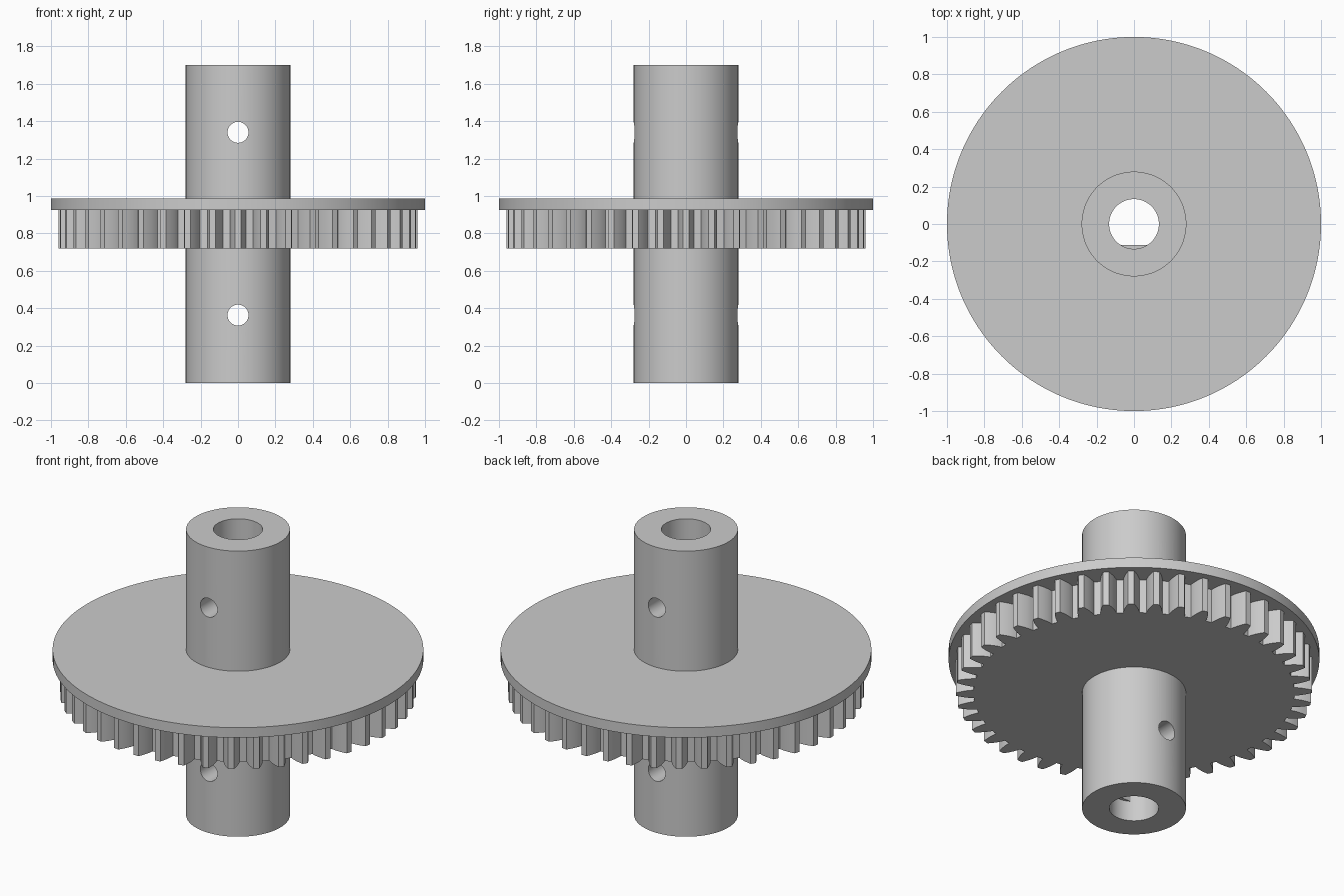
import bpy, bmesh
from math import pi, sin, cos, tan, acos, asin, sqrt, radians

default = bpy.data.objects.get("Cube")
if default:
    bpy.data.objects.remove(default, do_unlink=True)

HEIGHT = 1.70
HUB_R, BORE_R, SCREW_R = 0.28, 0.133, 0.056
GEAR_Z, FLANGE_Z, FLANGE_TOP = 0.72, 0.925, 0.985
TEETH, TIP_R = 44, 0.96
FLAT_Y = -0.113

grey = bpy.data.materials.new("plain_grey")
grey.use_nodes = True
colour = (0.6, 0.6, 0.6, 1)
grey.diffuse_color = colour
grey.node_tree.nodes["Principled BSDF"].inputs["Base Color"].default_value = colour


def prism(name, outline, z0, z1):
    """Extrude a closed xy outline from z0 to z1."""
    bm = bmesh.new()
    base = bm.faces.new([bm.verts.new((x, y, z0)) for x, y in outline])
    grown = bmesh.ops.extrude_face_region(bm, geom=[base])["geom"]
    top = [v for v in grown if isinstance(v, bmesh.types.BMVert)]
    bmesh.ops.translate(bm, verts=top, vec=(0, 0, z1 - z0))
    bmesh.ops.recalc_face_normals(bm, faces=bm.faces)
    mesh = bpy.data.meshes.new(name)
    bm.to_mesh(mesh)
    bm.free()
    obj = bpy.data.objects.new(name, mesh)
    bpy.context.collection.objects.link(obj)
    mesh.materials.append(grey)
    return obj


def circle(r, n=128):
    return [(r * cos(2 * pi * i / n), r * sin(2 * pi * i / n)) for i in range(n)]


def activate(obj):
    bpy.ops.object.select_all(action='DESELECT')
    obj.select_set(True)
    bpy.context.view_layer.objects.active = obj


def cut(obj, cutter):
    mod = obj.modifiers.new("cut", 'BOOLEAN')
    mod.operation, mod.solver, mod.object = 'DIFFERENCE', 'EXACT', cutter
    activate(obj)
    bpy.ops.object.modifier_apply(modifier=mod.name)


def gear_outline():
    """Involute spur gear outline with a tooth centred on each axis."""
    module = 2 * TIP_R / (TEETH + 2)
    pitch_r = module * TEETH / 2
    pressure = radians(20)
    base_r = pitch_r * cos(pressure)
    root_r = pitch_r - 1.25 * module

    def half_angle(r):
        a = acos(min(1, base_r / r))
        return pi / (2 * TEETH) + tan(pressure) - pressure - tan(a) + a

    steps = 5
    radii = [root_r + (TIP_R - root_r) * i / steps for i in range(steps + 1)]
    flank = [(r, half_angle(r)) for r in radii]
    points = []
    for t in range(TEETH):
        mid = 2 * pi * t / TEETH
        side = [(r, mid - a) for r, a in flank] + [(r, mid + a) for r, a in reversed(flank)]
        points += [(r * cos(a), r * sin(a)) for r, a in side]
    return points


# Main solids
hub = prism("hub", circle(HUB_R), 0, HEIGHT)
flange = prism("flange", circle(1.0, 192), FLANGE_Z, FLANGE_TOP)
gear = prism("gear_teeth", gear_outline(), GEAR_Z, FLANGE_Z + 0.01)

# Flat that keys the bore, stopping short of both ends
half = asin(sqrt(1 - (FLAT_Y / BORE_R) ** 2))
arc = [-pi / 2 - half + half * i / 8 for i in range(17)]
outer = BORE_R + 0.005
flat_outline = [(-BORE_R * sin(half), FLAT_Y)]
flat_outline += [(outer * cos(a), outer * sin(a)) for a in arc]
flat_outline += [(BORE_R * sin(half), FLAT_Y)]
flat = prism("bore_flat", flat_outline, 0.12, HEIGHT - 0.13)

# Cutters: shaft bore, hub seat and the two cross screw holes
bore = prism("bore_cutter", circle(BORE_R), -0.1, HEIGHT + 0.1)
seat = prism("seat_cutter", circle(HUB_R - 0.03), -0.1, HEIGHT + 0.1)
screws = []
for z in (0.363, 1.34):
    hole = prism("screw_cutter", circle(SCREW_R, 48), -0.5, 0.5)
    hole.rotation_euler.x = pi / 2
    hole.location.z = z
    screws.append(hole)
bpy.context.view_layer.update()

cut(hub, bore)
for hole in screws:
    cut(hub, hole)
    cut(flat, hole)
cut(flange, seat)
cut(gear, seat)

for cutter in [bore, seat] + screws:
    bpy.data.objects.remove(cutter, do_unlink=True)

for obj in (hub, flange, gear, flat):
    activate(obj)
    bpy.ops.object.shade_smooth_by_angle(angle=radians(25))
